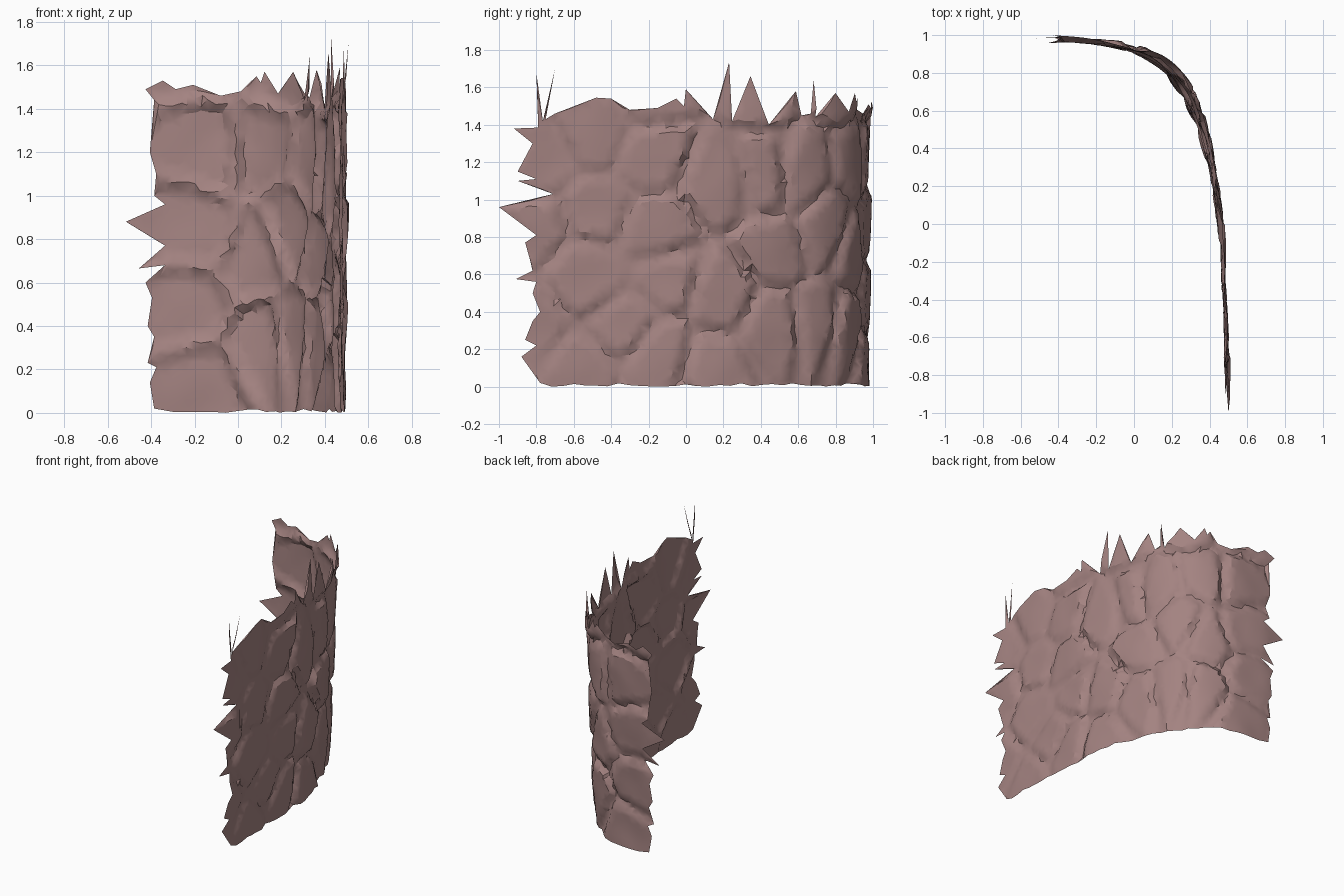
import bpy
import bmesh
import math
import random
from mathutils import Vector, noise
from mathutils.geometry import delaunay_2d_cdt

random.seed(4)
cube = bpy.data.objects.get("Cube")
if cube:
    bpy.data.objects.remove(cube, do_unlink=True)

STEP = 0.033      # spacing of points on the sheet
LENGTH = 2.7      # unrolled length, slightly generous
HEIGHT = 1.75

# Plan curve of the wall's top, from the front end round to the back end
plan = [(.503, -1), (.5, -.7), (.49, -.4), (.477, -.1), (.467, .05), (.447, .2),
        (.417, .4), (.368, .6), (.305, .74), (.205, .86), (.07, .935),
        (-.1, .97), (-.3, .988), (-.53, .988)]

# Ragged edges in unrolled coordinates (distance along the wall, height)
front_edge = [(.22, .02), (.12, .16), (.2, .22), (.14, .25), (.18, .35), (.22, .4),
              (.18, .5), (.2, .56), (.09, .575), (.18, .62), (.16, .7), (.14, .77),
              (.2, .81), (0, .96), (.29, 1.03), (.1, 1.1), (.2, 1.11), (.1, 1.15),
              (.18, 1.3), (.08, 1.38), (.21, 1.385)]
top_edge = [(.2, 1.68), (.235, 1.42), (.3, 1.7), (.25, 1.43), (.3, 1.46), (.52, 1.545),
            (.6, 1.54), (.7, 1.48), (.85, 1.49), (.95, 1.54), (.99, 1.5), (1, 1.59),
            (1.15, 1.43), (1.235, 1.735), (1.25, 1.42), (1.35, 1.66), (1.45, 1.4),
            (1.6, 1.58), (1.64, 1.45), (1.69, 1.46), (1.7, 1.64), (1.72, 1.44),
            (1.84, 1.57), (1.94, 1.47), (2.01, 1.57), (2.03, 1.52), (2.05, 1.55),
            (2.12, 1.48), (2.22, 1.46), (2.35, 1.51), (2.43, 1.49), (2.49, 1.53)]
back_edge = [(2.53, .02), (2.55, .14), (2.52, .21), (2.56, .23), (2.53, .35), (2.56, .4),
             (2.54, .53), (2.57, .6), (2.48, .68), (2.6, .665), (2.48, .77),
             (2.66, .88), (2.48, .96), (2.53, 1), (2.52, 1.1), (2.55, 1.2),
             (2.53, 1.44), (2.57, 1.49)]

# Centres of the stones in the same coordinates
stones = [(.53, .96), (.47, .57), (.85, 1.22), (.5, 1.36), (1.17, 1.12), (1.2, .48),
          (.9, .57), (.85, .84), (.65, .32), (.45, .13), (1.15, .08), (.85, .15),
          (1.43, 1.15), (1.48, .33), (1.76, .35), (1.65, 1.15), (1.52, .75),
          (2.06, .72), (1.99, 1.2), (2.29, 1.2), (2.36, .5), (2.36, .86),
          (2.29, .13), (1.8, .85), (.22, 1.2), (.2, .85), (.2, .35), (2, .3),
          (.85, 1.6), (1.4, 1.58), (1.85, 1.6), (2.3, 1.63)]
tilts = [(random.uniform(-.07, .07), random.uniform(-.06, .06),
          random.uniform(-.006, .006)) for _ in stones]


def soften(points):
    """Cut the corners of an open path."""
    out = [points[0]]
    for a, b in zip(points, points[1:]):
        out += [a.lerp(b, .25), a.lerp(b, .75)]
    return out + [points[-1]]


path = [Vector((x, y, 0)) for x, y in plan]
for _ in range(2):
    path = soften(path)


def on_path(s):
    """Point and outward direction at a distance along the wall."""
    for i, (a, b) in enumerate(zip(path, path[1:])):
        span = (b - a).length
        if s <= span or i == len(path) - 2:
            t = (b - a).normalized()
            return a + t * s, Vector((t.y, -t.x, 0))
        s -= span


def relief(s, z):
    """Stone faces standing out from sunken joints."""
    warp = noise.noise_vector(Vector((s * 3, z * 3, 5))) * .05
    p = Vector((s + warp.x, z + warp.y))
    near = sorted((math.hypot(p.x - c[0], p.y - c[1]), i) for i, c in enumerate(stones))
    (d1, i), (d2, _) = near[:2]
    k = min(1, max(0, (d2 - d1 - .01) / .085))
    k = k * k * (3 - 2 * k)
    a, b, lift = tilts[i]
    face = a * (p.x - stones[i][0]) + b * (p.y - stones[i][1]) + lift
    rough = noise.noise(Vector((s * 5, z * 5, 2))) * .008
    depth = .02 if s < .9 else .028
    return -depth * (1 - k) + face * k * .8 + rough


def lean(s, z):
    """The bend of the wall draws inward towards its foot."""
    return -.055 * math.exp(-((s - 1.75) / .4) ** 2) * max(0, 1 - z / 1.4)


# Flat outline with a slightly uneven foot, filled with scattered points
foot = [(.22 + .06 * i, random.uniform(0, .018)) for i in range(1, 38)]
outline = foot + back_edge + top_edge[::-1] + front_edge[::-1]
points = [Vector(p) for p in outline]
rim = [(i, (i + 1) % len(points)) for i in range(len(points))]
for i in range(int(LENGTH / STEP)):
    for j in range(1, int(HEIGHT / STEP)):
        offset = Vector((random.uniform(-.3, .3), random.uniform(-.3, .3)))
        points.append((Vector((i, j)) + offset) * STEP)
flat, _, triangles, *_ = delaunay_2d_cdt(points, rim, [], 1, 1e-5)

# Wrap the sheet round the plan curve and raise the stones
bm = bmesh.new()
verts = []
for s, z in flat:
    point, outward = on_path(s)
    out = relief(s, z) + lean(s, z)
    verts.append(bm.verts.new(point + outward * out + Vector((0, 0, z))))
for tri in triangles:
    bm.faces.new([verts[i] for i in tri])
bmesh.ops.delete(bm, geom=[v for v in bm.verts if not v.link_faces], context='VERTS')
bm.normal_update()

mesh = bpy.data.meshes.new("stone_wall")
bm.to_mesh(mesh)
bm.free()
wall = bpy.data.objects.new("stone_wall", mesh)
bpy.context.collection.objects.link(wall)

stone = bpy.data.materials.new("dusty_rose_stone")
stone.use_nodes = True
colour = (.37, .227, .22, 1)
stone.diffuse_color = colour
shader = next(n for n in stone.node_tree.nodes if n.type == 'BSDF_PRINCIPLED')
shader.inputs["Base Color"].default_value = colour
shader.inputs["Roughness"].default_value = .9
mesh.materials.append(stone)

bpy.ops.object.select_all(action='DESELECT')
wall.select_set(True)
bpy.context.view_layer.objects.active = wall
bpy.ops.object.shade_smooth_by_angle(angle=math.radians(30))
